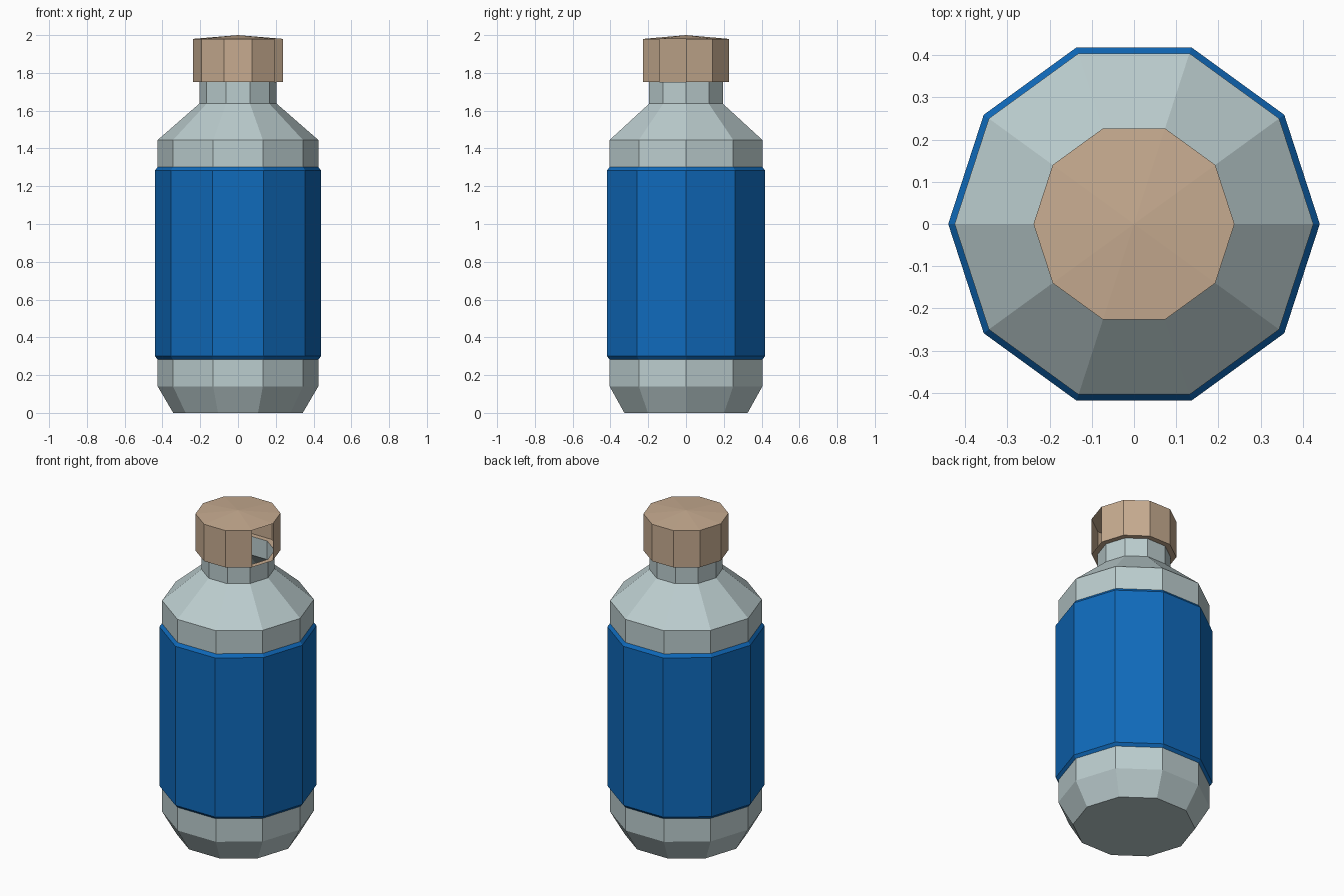
import bpy, bmesh, math

if "Cube" in bpy.data.objects:
    bpy.data.objects.remove(bpy.data.objects["Cube"])

SIDES = 10


def material(name, rgb):
    m = bpy.data.materials.new(name)
    m.diffuse_color = (*rgb, 1)
    m.use_nodes = True
    m.node_tree.nodes["Principled BSDF"].inputs["Base Color"].default_value = m.diffuse_color
    return m


def lathe(name, profile, mat, skip=()):
    """Spin (radius, z) points upward into flat sides; radius 0 makes a centre point.
    skip holds (profile row, side) pairs left open."""
    bm = bmesh.new()
    rings = []
    for r, z in profile:
        if r == 0:
            rings.append([bm.verts.new((0, 0, z))] * SIDES)
        else:
            rings.append([bm.verts.new((r * math.cos(math.tau * i / SIDES),
                                        r * math.sin(math.tau * i / SIDES), z))
                          for i in range(SIDES)])
    for row, (lo, hi) in enumerate(zip(rings, rings[1:])):
        for i in range(SIDES):
            if (row, i) in skip:
                continue
            j = (i + 1) % SIDES
            corners = list(dict.fromkeys((lo[i], lo[j], hi[j], hi[i])))
            bm.faces.new(corners)
    mesh = bpy.data.meshes.new(name)
    bm.to_mesh(mesh)
    bm.free()
    mesh.materials.append(mat)
    obj = bpy.data.objects.new(name, mesh)
    bpy.context.collection.objects.link(obj)
    return obj


glass = material("pale grey glass", (0.50, 0.61, 0.62))
blue = material("label blue", (0.005, 0.145, 0.50))
tan = material("cork tan", (0.57, 0.41, 0.28))

# Bottle body: closed base, sloped shoulder, open neck
lathe("bottle", [(0, 0), (0.343, 0), (0.425, 0.14), (0.425, 1.445),
                 (0.205, 1.637), (0.205, 1.752)], glass)

# Label sleeve with bevelled rims
lathe("label", [(0.425, 0.283), (0.44, 0.30), (0.44, 1.283), (0.425, 1.302)], blue)

# Cap: underside ring, walls and shallow top; one wall panel (right, slightly front) is open
lathe("cap", [(0.205, 1.752), (0.238, 1.752), (0.238, 1.98), (0, 2.0)], tan,
      skip={(1, SIDES - 1)})
